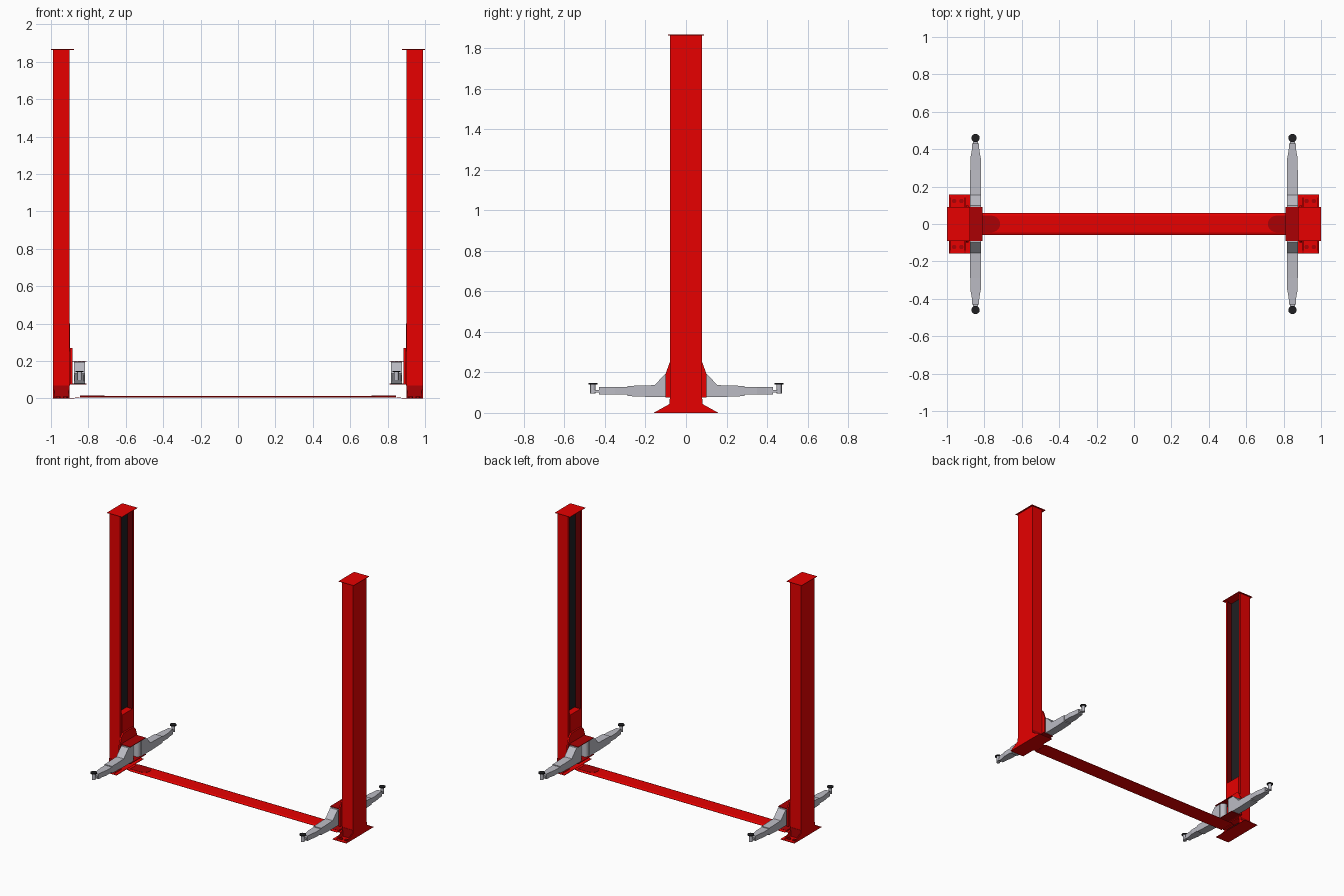
import bpy, bmesh, math
from mathutils import Vector

cube = bpy.data.objects.get("Cube")
if cube:
    bpy.data.objects.remove(cube, do_unlink=True)


def material(name, rgb):
    m = bpy.data.materials.new(name)
    m.use_nodes = True
    m.diffuse_color = (*rgb, 1)
    m.node_tree.nodes["Principled BSDF"].inputs["Base Color"].default_value = (*rgb, 1)
    return m


RED = material("red paint", (0.8, 0.0, 0.0))
DARK = material("dark red paint", (0.41, 0.0, 0.001))
DEEP = material("deep red interior", (0.14, 0.0, 0.001))
GRAY = material("gray steel", (0.5, 0.5, 0.55))
BLACK = material("black rubber", (0.014, 0.014, 0.016))


def finish(name, bm, mat):
    bmesh.ops.recalc_face_normals(bm, faces=bm.faces)
    mesh = bpy.data.meshes.new(name)
    bm.to_mesh(mesh)
    bm.free()
    mesh.materials.append(mat)
    ob = bpy.data.objects.new(name, mesh)
    bpy.context.collection.objects.link(ob)
    return ob


def prism(name, pts, axis, lo, hi, mat, flip=(1, 1)):
    """Extrude a 2D outline along an axis; flip mirrors it in x and y."""
    bm = bmesh.new()
    verts = []
    for a, b in pts:
        x, y, z = {"x": (lo, a, b), "y": (a, lo, b), "z": (a, b, lo)}[axis]
        verts.append(bm.verts.new((x, y, z)))
    face = bm.faces.new(verts)
    new = bmesh.ops.extrude_face_region(bm, geom=[face])["geom"]
    step = Vector([hi - lo if c == axis else 0 for c in "xyz"])
    bmesh.ops.translate(bm, vec=step, verts=[v for v in new if isinstance(v, bmesh.types.BMVert)])
    for v in bm.verts:
        v.co.x *= flip[0]
        v.co.y *= flip[1]
    return finish(name, bm, mat)


def box(name, x, y, z, mat, flip=(1, 1)):
    return prism(name, [(x[0], y[0]), (x[1], y[0]), (x[1], y[1]), (x[0], y[1])], "z", *z, mat, flip)


def disc(name, x, y, r, z, mat, flip=(1, 1), sides=20):
    ring = [(x + r * math.cos(2 * math.pi * i / sides), y + r * math.sin(2 * math.pi * i / sides))
            for i in range(sides)]
    return prism(name, ring, "z", *z, mat, flip)


def both(half):
    """Complete an outline symmetric about zero in its first coordinate."""
    return half + [(-a, b) for a, b in reversed(half)]


ARM_X = 0.847

for s, side in ((1, "left"), (-1, "right")):
    m = (s, 1)

    # Post: C channel with lips, opening towards the middle, darker inside
    outer = both([(0.062, 0.9), (0.079, 0.9), (0.079, 0.988)])
    inner = both([(0.062, 0.904), (0.074, 0.904), (0.074, 0.983)])
    post = prism(side + "_post", [(x, y) for y, x in outer + inner[::-1]], "z", 0.003, 1.864, RED, m)
    post.data.materials.append(DEEP)
    for p in post.data.polygons:
        c = p.center
        if abs(p.normal.z) < 0.5 and 0.901 < abs(c.x) < 0.985 and abs(c.y) < 0.076:
            p.material_index = 1
    box(side + "_post_liner", (0.945, 0.982), (-0.07, 0.07), (0.01, 1.862), BLACK, m)
    box(side + "_post_cap", (0.878, 1.0), (-0.09, 0.09), (1.864, 1.867), RED, m)

    # Base plate, ribs and anchor bolts
    box(side + "_base_plate", (0.875, 0.988), (-0.157, 0.157), (0, 0.003), RED, m)
    for f, end in ((1, "back"), (-1, "front")):
        q = (s, f)
        tag = side + "_" + end
        for i, x in enumerate((0.9, 0.982)):
            prism(f"{tag}_base_rib_{i + 1}", [(0.07, 0.003), (0.155, 0.003), (0.079, 0.045)],
                  "x", x, x + 0.006, RED, q)
        box(tag + "_post_foot", (0.901, 0.988), (0.079, 0.081), (0.003, 0.068), DARK, q)
        for i, x in enumerate((0.923, 0.962)):
            disc(f"{tag}_anchor_bolt_{i + 1}", x, 0.123, 0.013, (0.002, 0.01), DARK, q, 6)

    # Carriage: slider in the post, shaped back plate, pivot plates
    box(side + "_slider", (0.897, 0.946), (-0.061, 0.061), (0.07, 0.4), RED, m)
    prism(side + "_carriage_plate",
          both([(0.1, 0.075), (0.1, 0.195), (0.08, 0.25), (0.06, 0.27)]), "x", 0.886, 0.897, RED, m)
    for z, level in ((0.075, "lower"), (0.197, "upper")):
        box(f"{side}_{level}_pivot_plate", (0.81, 0.89), (-0.09, 0.09), (z, z + 0.004), DARK, m)

    for f, end in ((1, "back"), (-1, "front")):
        q = (s, f)
        tag = side + "_" + end

        # Swing arm: tall root sloping down to a tapered extension
        disc(tag + "_pivot_pin", ARM_X, 0.045, 0.026, (0.078, 0.198), GRAY, q)
        prism(tag + "_arm", [(0.05, 0.079), (0.16, 0.078), (0.29, 0.083), (0.29, 0.133),
                             (0.155, 0.137), (0.1, 0.195), (0.05, 0.195)],
              "x", ARM_X - 0.03, ARM_X + 0.03, GRAY, q)
        taper = both([(0.028, 0.28), (0.028, 0.35), (0.02, 0.395), (0.018, 0.43)])
        prism(tag + "_arm_extension", [(ARM_X + a, b) for a, b in taper], "z", 0.09, 0.127, GRAY, q)
        box(tag + "_pad_bracket", (ARM_X - 0.013, ARM_X + 0.013), (0.42, 0.458), (0.1, 0.112), GRAY, q)

        # Lifting pad on its screw
        disc(tag + "_pad_screw", ARM_X, 0.46, 0.013, (0.095, 0.141), GRAY, q)
        disc(tag + "_pad", ARM_X, 0.46, 0.022, (0.14, 0.147), BLACK, q)

    # Rounded dark plate at each end of the floor cover
    arc = [(0.765 + 0.05 * math.cos(a), 0.045 * math.sin(a))
           for a in [math.pi * (0.5 + i / 12) for i in range(13)]]
    prism(side + "_cover_end", arc + [(0.845, -0.045), (0.845, 0.045)], "z", 0.011, 0.0145, DARK, m)
    box(side + "_cover_tab", (0.848, 0.872), (-0.05, 0.05), (0.004, 0.008), RED, m)

# Floor cover between the posts
prism("floor_cover", both([(0.06, 0.005), (0.06, 0.007), (0.046, 0.013)]), "x", -0.845, 0.845, RED)
